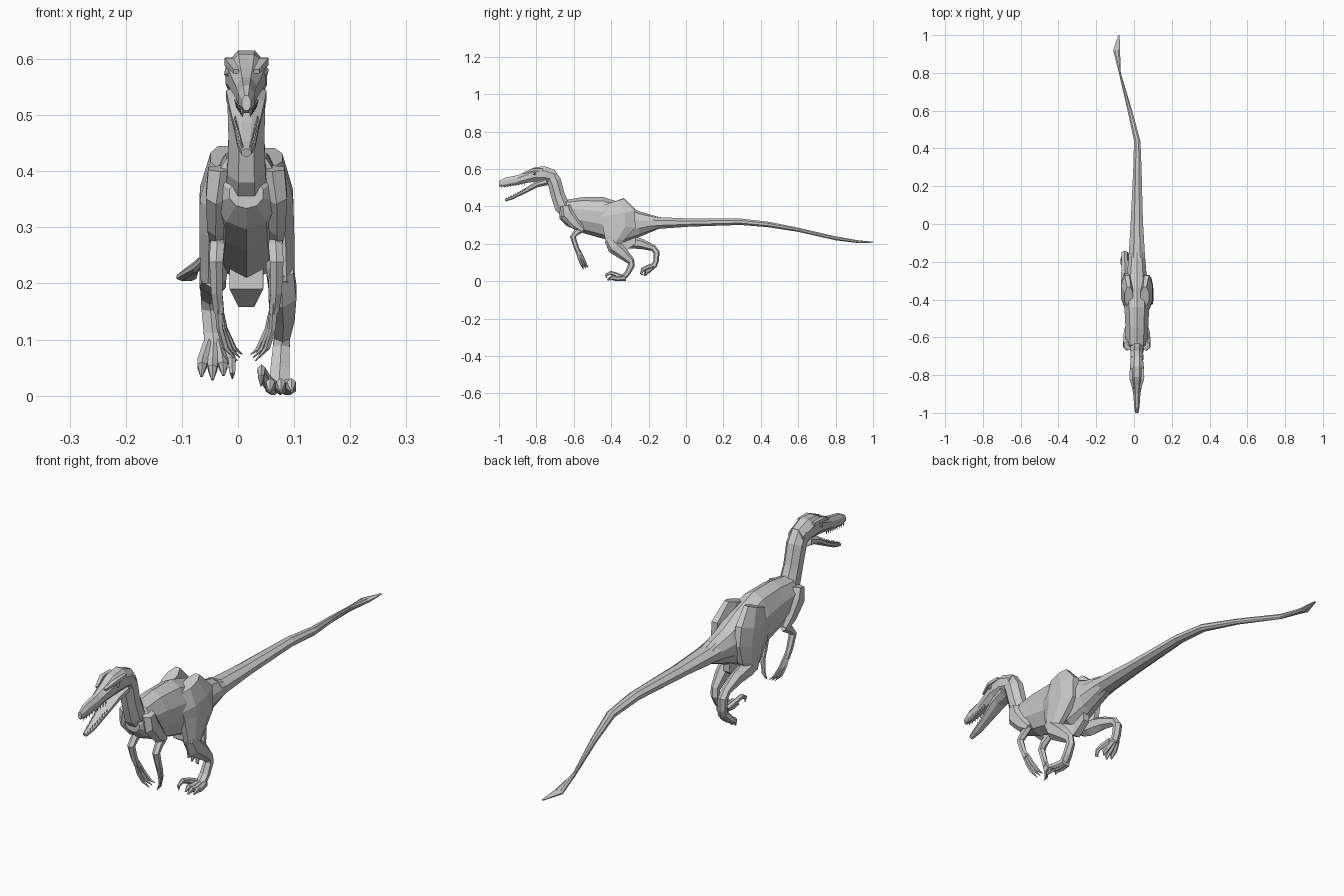
import bpy, bmesh, math
from mathutils import Vector, Matrix

CX = 0.015  # midline of head, torso and limbs


def new_object(name, bm):
    bmesh.ops.recalc_face_normals(bm, faces=bm.faces)
    me = bpy.data.meshes.new(name)
    bm.to_mesh(me)
    bm.free()
    ob = bpy.data.objects.new(name, me)
    bpy.context.collection.objects.link(ob)
    return ob


def loft(name, rings, n=8, upright=False):
    """Skin n-sided rings (x, y, z, half width, half depth) along a path."""
    bm = bmesh.new()
    c = [Vector(r[:3]) for r in rings]
    k = 1 / math.cos(math.pi / n)
    loops = []
    for i, r in enumerate(rings):
        t = (c[min(i + 1, len(c) - 1)] - c[max(i - 1, 0)]).normalized()
        side = Vector((1, 0, 0))
        up = Vector((0, 0, 1)) if upright else side.cross(t).normalized()
        loop = []
        for j in range(n):
            a = 2 * math.pi * (j + 0.5) / n
            loop.append(bm.verts.new(c[i] + side * (r[3] * k * math.cos(a))
                                     + up * (r[4] * k * math.sin(a))))
        loops.append(loop)
    for a, b in zip(loops, loops[1:]):
        for j in range(n):
            bm.faces.new((a[j], a[(j + 1) % n], b[(j + 1) % n], b[j]))
    bm.faces.new(loops[0])
    bm.faces.new(loops[-1])
    return new_object(name, bm)


def profile(name, rows, n=8):
    """Upright loft from rows of (y, top, bottom, half width, centre x)."""
    return loft(name, [(x, y, (t + b) / 2, w, (t - b) / 2)
                       for y, t, b, w, x in rows], n, True)


def limb(name, s, pts, n=6):
    """Loft whose x is measured outward from the midline on side s."""
    return loft(name, [(CX + s * p[0], *p[1:]) for p in pts], n)


# Torso
profile("torso", [
    (-.675, .385, .335, .030, CX), (-.64, .432, .300, .058, CX),
    (-.55, .445, .262, .060, CX), (-.44, .444, .232, .066, CX),
    (-.34, .412, .205, .064, CX), (-.25, .370, .240, .050, CX),
    (-.15, .343, .280, .042, CX)], 10)

# Tail with a twisted flat end
profile("tail", [
    (-.18, .352, .270, .044, CX), (-.15, .343, .280, .042, CX),
    (.02, .335, .292, .032, CX), (.29, .335, .301, .022, .018),
    (.44, .318, .289, .017, .017), (.60, .286, .264, .012, -.022),
    (.80, .240, .219, .005, -.075), (.92, .219, .204, .018, -.092),
    (1.0, .211, .206, .004, -.080)], 8)

# Pubic wedge below the hips
profile("pelvis_wedge", [(-.38, .25, .19, .03, CX), (-.33, .25, .158, .014, CX),
                         (-.27, .27, .20, .014, CX)], 4)

# Neck
loft("neck", [(CX, -.73, .575, .031, .034), (CX, -.705, .535, .034, .037),
              (CX, -.685, .46, .032, .037), (CX, -.665, .405, .034, .042),
              (CX, -.61, .36, .040, .050)], 8)

# Skull with upper jaw
profile("skull", [
    (-1.0, .535, .508, .008, CX), (-.97, .553, .504, .014, CX),
    (-.90, .567, .516, .019, CX), (-.86, .584, .524, .026, CX),
    (-.81, .609, .532, .034, CX), (-.755, .615, .530, .037, CX),
    (-.70, .594, .520, .031, CX)], 8)

# Lower jaw, hanging open
loft("lower_jaw", [(CX, -.745, .535, .036, .022), (CX, -.80, .518, .032, .016),
                   (CX, -.87, .477, .022, .011), (CX, -.93, .446, .016, .009),
                   (CX, -.967, .433, .009, .007)], 8)

# Teeth along both jaws
bm = bmesh.new()
for i in range(9):
    f = i / 8
    for s in (-1, 1):
        for y, z, w, h, flip in ((-.985 + .12 * f, .503 + .017 * f, .007 + .011 * f, .016, True),
                                 (-.96 + .10 * f, .443 + .05 * f, .007 + .013 * f, .014, False)):
            rot = Matrix.Rotation(math.pi if flip else 0, 4, 'X')
            bmesh.ops.create_cone(bm, segments=4, radius1=.004, radius2=0, depth=h,
                                  cap_ends=True,
                                  matrix=Matrix.Translation((CX + s * w, y, z)) @ rot)
new_object("teeth", bm)


def toes(s, side, ball, step, lift):
    """Three walking toes and a raised hooked claw on the inside."""
    b, v, u = Vector(ball), Vector((0, *step)), Vector((0, *lift))

    def at(dx, f, h):
        return tuple(b + Vector((dx, 0, 0)) + v * f + u * h)
    for i, dx in enumerate((-.014, .003, .020)):
        f = (.85, 1, .88)[i]
        limb(f"{side}_toe_{i + 1}", s, [
            (*at(dx * .5, -.15, .1), .010, .013), (*at(dx, f * .45, 0), .010, .011),
            (*at(dx * 1.1, f * .75, .2), .008, .011), (*at(dx * 1.15, f, -.25), .002, .003)])
    limb(f"{side}_sickle_claw", s, [
        (*at(-.016, 0, .2), .010, .011), (*at(-.027, .45, .9), .008, .010),
        (*at(-.031, .8, 1.3), .007, .009), (*at(-.032, 1.08, .8), .005, .006),
        (*at(-.032, 1.05, .1), .001, .002)])


for s, side in ((1, "right"), (-1, "left")):
    # Brow ridge and eye
    limb(f"{side}_brow", s, [(.018, -.87, .578, .005, .004), (.031, -.82, .595, .008, .007),
                             (.031, -.765, .597, .006, .006)], 4)
    bm = bmesh.new()
    bmesh.ops.create_icosphere(bm, subdivisions=1, radius=.011,
                               matrix=Matrix.Translation((CX + s * .030, -.81, .577)))
    new_object(f"{side}_eye", bm)

    # Arm: shoulder, elbow, wrist
    limb(f"{side}_upper_arm", s, [
        (.046, -.645, .405, .022, .022), (.054, -.635, .36, .018, .034),
        (.055, -.59, .305, .015, .026), (.053, -.555, .275, .011, .014)])
    limb(f"{side}_forearm", s, [
        (.052, -.55, .282, .010, .014), (.052, -.585, .262, .013, .015),
        (.054, -.605, .238, .012, .013), (.053, -.588, .185, .010, .012),
        (.049, -.573, .15, .009, .012)])
    # Three long clawed fingers
    for i in range(3):
        d = i - 1
        limb(f"{side}_finger_{i + 1}", s, [
            (.050, -.578 + .007 * d, .165, .006, .006),
            (.043 - .004 * d, -.560 + .011 * d, .12, .005, .006),
            (.030 - .007 * d, -.545 + .012 * d, .085, .005, .005),
            (.012 - .004 * d, -.535 + .011 * d, .062 + .006 * i, .001, .001)], 5)

# Planted right leg
limb("right_thigh", 1, [
    (.042, -.385, .425, .022, .055), (.052, -.365, .36, .031, .095),
    (.055, -.36, .30, .030, .090), (.060, -.385, .235, .026, .056),
    (.062, -.395, .195, .023, .034)], 8)
limb("right_shin", 1, [
    (.062, -.415, .225, .022, .020), (.064, -.385, .185, .025, .034),
    (.066, -.335, .145, .020, .027), (.064, -.295, .108, .014, .018),
    (.062, -.292, .085, .015, .016), (.060, -.312, .045, .017, .013),
    (.058, -.335, .018, .018, .012)])
toes(1, "right", (.058, -.335, .014), (-.085, 0), (0, .024))

# Trailing left leg, foot lifted
limb("left_thigh", -1, [
    (.042, -.385, .425, .022, .055), (.052, -.36, .36, .031, .092),
    (.054, -.345, .30, .030, .088), (.057, -.335, .24, .026, .060),
    (.059, -.335, .20, .022, .035)], 8)
limb("left_shin", -1, [
    (.058, -.355, .215, .020, .022), (.060, -.31, .212, .024, .032),
    (.062, -.24, .200, .020, .024), (.066, -.175, .178, .015, .015),
    (.064, -.158, .155, .016, .015), (.060, -.160, .11, .016, .013),
    (.057, -.170, .08, .017, .012)])
toes(-1, "left", (.057, -.172, .082), (-.052, -.050), (-.014, .016))
